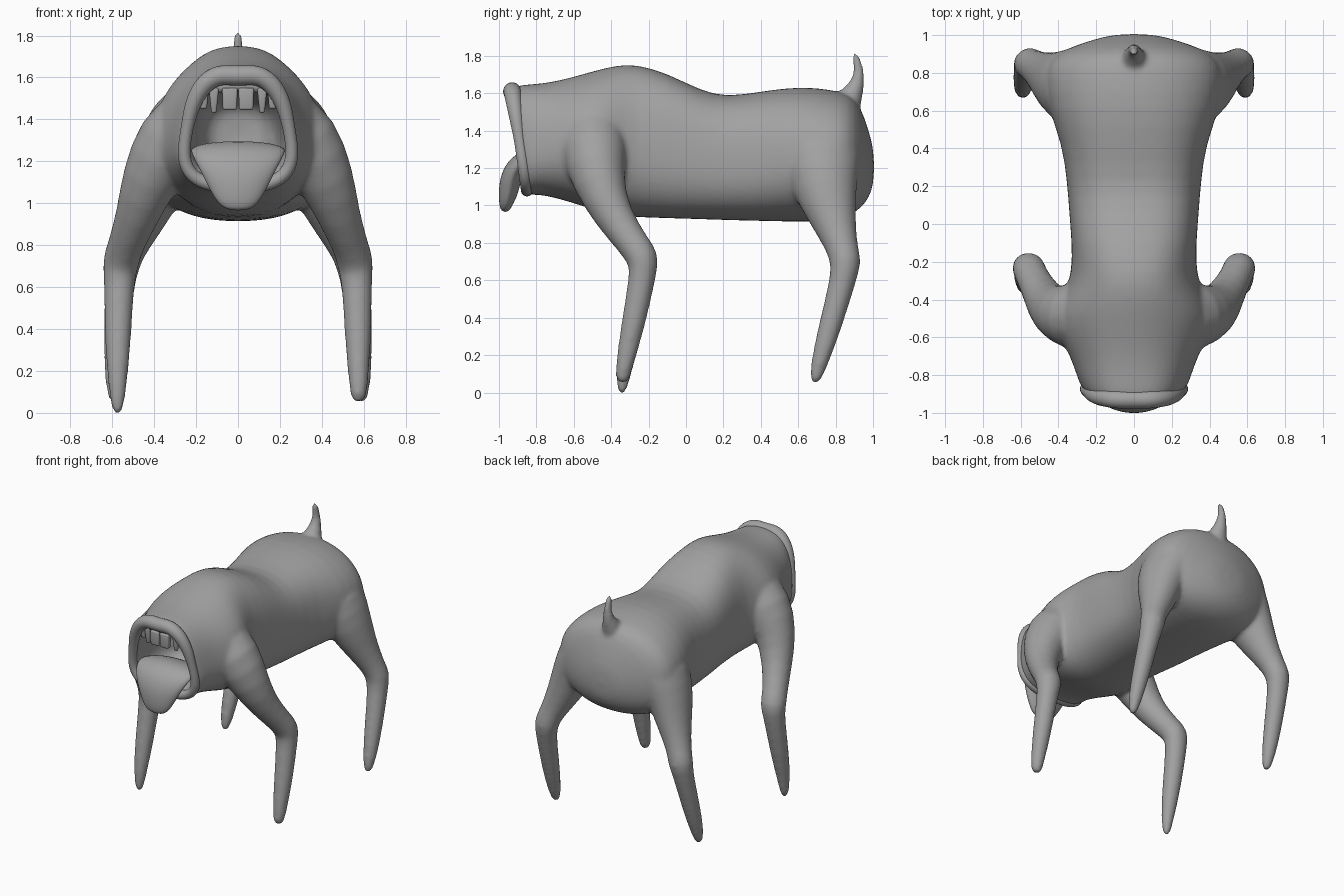
import bpy, bmesh, math
from mathutils import Vector

if "Cube" in bpy.data.objects:
    bpy.data.objects.remove(bpy.data.objects["Cube"])

grey = bpy.data.materials.new("plain_grey")
grey.diffuse_color = (0.36, 0.36, 0.36, 1)
grey.use_nodes = True
grey.node_tree.nodes["Principled BSDF"].inputs["Base Color"].default_value = grey.diffuse_color


def finish(name, bm, subsurf=0):
    bmesh.ops.recalc_face_normals(bm, faces=bm.faces)
    for f in bm.faces:
        f.smooth = True
    me = bpy.data.meshes.new(name)
    bm.to_mesh(me)
    bm.free()
    me.materials.append(grey)
    ob = bpy.data.objects.new(name, me)
    bpy.context.collection.objects.link(ob)
    if subsurf:
        m = ob.modifiers.new("round", 'SUBSURF')
        m.levels = m.render_levels = subsurf
    return ob


def loft(bm, rings, closed=False):
    """Skin a list of point rings, capping the ends unless closed."""
    vs = [[bm.verts.new(p) for p in r] for r in rings]
    n = len(vs[0])
    pairs = list(zip(vs, vs[1:])) + ([(vs[-1], vs[0])] if closed else [])
    for a, b in pairs:
        for i in range(n):
            j = (i + 1) % n
            bm.faces.new((a[i], a[j], b[j], b[i]))
    if not closed:
        bm.faces.new(vs[0][::-1])
        bm.faces.new(vs[-1])


def sweep(bm, path, ref=(1, 0, 0), n=14, closed=False):
    """Tube through (x, y, z, radius along ref, other radius)."""
    c = [Vector(p[:3]) for p in path]
    rings = []
    for i, p in enumerate(path):
        if closed:
            t = c[(i + 1) % len(c)] - c[i - 1]
        else:
            t = c[min(i + 1, len(c) - 1)] - c[max(i - 1, 0)]
        t.normalize()
        u = Vector(ref)
        u = (u - t * u.dot(t)).normalized()
        v = t.cross(u)
        rv = p[4] if len(p) > 4 else p[3]
        rings.append([c[i] + u * p[3] * math.cos(a) + v * rv * math.sin(a)
                      for a in (math.tau * k / n for k in range(n))])
    loft(bm, rings, closed)


def section(y, top, bot, w, e, taper, tilt=0.0, n=28):
    """Rounded body slice, wider at the bottom when taper is positive."""
    pts = []
    for k in range(n):
        a = math.tau * k / n
        ca, sa = math.cos(a), math.sin(a)
        px = math.copysign(abs(ca) ** e, ca)
        pz = math.copysign(abs(sa) ** e, sa)
        pts.append((w * px * (1 - taper * pz), y + tilt * pz,
                    (top + bot) / 2 + (top - bot) / 2 * pz))
    return pts


# Mouth cavity and muzzle rim: slanted slices y, top, bottom, half width
mouth = [(-0.52, 1.44, 1.20, 0.10), (-0.58, 1.49, 1.17, 0.17),
         (-0.74, 1.54, 1.14, 0.205), (-0.885, 1.57, 1.12, 0.215),
         (-0.90, 1.62, 1.07, 0.245), (-0.87, 1.645, 1.05, 0.275)]
rings = []
for y, top, bot, w in mouth:
    lean = min(1, max(0, (-0.6 - y) / 0.27))
    rings.append(section(y, top, bot, w, 0.72, 0.18 * lean, -0.04 * lean))

# Torso: y, top, bottom, half width, roundness
torso = [(-0.80, 1.65, 1.06, 0.30, 0.8), (-0.70, 1.665, 1.04, 0.335, 0.85),
         (-0.60, 1.69, 1.01, 0.39, 0.92), (-0.48, 1.725, 0.97, 0.42, 0.92),
         (-0.38, 1.75, 0.945, 0.375, 0.88), (-0.27, 1.76, 0.935, 0.325, 0.8),
         (-0.10, 1.71, 0.93, 0.33, 0.75), (0.08, 1.615, 0.925, 0.345, 0.75),
         (0.22, 1.58, 0.92, 0.355, 0.75), (0.42, 1.615, 0.915, 0.38, 0.77),
         (0.62, 1.64, 0.91, 0.46, 0.87), (0.78, 1.62, 0.915, 0.48, 0.9),
         (0.87, 1.60, 0.94, 0.45, 0.9), (0.93, 1.54, 0.98, 0.36, 0.95),
         (0.975, 1.41, 1.03, 0.22, 1), (1.007, 1.29, 1.12, 0.10, 1)]
for s in torso:
    rings.append(section(*s, 0.13 if s[0] < -0.2 else 0.05))
bm = bmesh.new()
loft(bm, rings)

# Legs, mirrored; the left forefoot reaches slightly lower
fore = [(0.18, -0.49, 1.40, .20), (0.33, -0.495, 1.29, .185),
        (0.425, -0.465, 1.11, .14), (0.48, -0.39, 0.94, .105),
        (0.54, -0.28, 0.79, .086), (0.56, -0.225, 0.715, .093),
        (0.567, -0.228, 0.64, .074), (0.573, -0.285, 0.35, .066),
        (0.575, -0.335, 0.12, .046), (0.575, -0.345, 0.045, .034)]
hind = [(0.22, 0.72, 1.36, .20, .24), (0.33, 0.72, 1.24, .18, .22),
        (0.40, 0.745, 1.08, .15, .175), (0.46, 0.79, 0.92, .115, .125),
        (0.53, 0.835, 0.77, .084), (0.555, 0.855, 0.70, .09),
        (0.565, 0.845, 0.62, .072), (0.58, 0.77, 0.35, .064),
        (0.59, 0.705, 0.13, .047), (0.59, 0.685, 0.04, .022)]
for side in (1, -1):
    for leg in (fore, hind):
        pts = [(side * p[0], *p[1:]) for p in leg]
        if side < 0 and leg is fore:
            x, y, z, r = pts[-1]
            pts[-1] = (x, y, -0.02, 0.024)
        sweep(bm, pts)

# Tail
sweep(bm, [(0, .85, 1.52, .09), (0, .89, 1.60, .06), (0, .92, 1.66, .038),
           (0, .925, 1.72, .029), (0, .915, 1.77, .024), (0, .897, 1.822, .018)])

# Fuse the parts into one soft skin
body = finish("body", bm, 1)
m = body.modifiers.new("fuse", 'REMESH')
m.mode = 'VOXEL'
m.voxel_size = 0.015
m.use_smooth_shade = True
m = body.modifiers.new("soften", 'SMOOTH')
m.factor = 0.5
m.iterations = 7

# Lips: tilted ring, wide at the jaw and thickest along the top
bm = bmesh.new()
path = []
for x, y, z in section(-0.89, 1.622, 1.08, 0.245, 0.7, 0.2, -0.04, 36):
    s = (z - 1.35) / 0.27
    dip = 0.014 * math.exp(-(x / 0.07) ** 2) if s > 0 else 0
    r = 0.03 + 0.02 * max(s, 0) + 0.004 * max(-s, 0)
    path.append((x, y, z - dip, r, r))
sweep(bm, path, (0, 1, 0), 12, True)
finish("lips", bm, 1)

# Tongue: thick tapering sweep hanging out of the mouth
bm = bmesh.new()
sweep(bm, [(0, -.62, 1.20, .13, .02), (0, -.72, 1.24, .20, .04),
           (0, -.83, 1.265, .235, .045), (0, -.90, 1.225, .22, .055),
           (0, -.937, 1.15, .18, .058), (0, -.95, 1.07, .14, .054),
           (0, -.965, 1.00, .10, .036), (0, -.97, .965, .05, .018)], n=16)
finish("tongue", bm, 2)

# Upper gum arc
bm = bmesh.new()
sweep(bm, [(x / 100, -0.895 + 1.6 * (x / 100) ** 2,
            1.56 - 0.6 * (x / 100) ** 2, .032)
           for x in range(-20, 21, 4)], (0, 1, 0), 10)
finish("upper_gum", bm, 1)

# Teeth: x, half width, tip height, tip narrowing
for k, (x, w, tip, nar) in enumerate([(0.039, .037, 1.445, .9),
                                      (0.115, .024, 1.43, .5),
                                      (0.165, .024, 1.45, .7)]):
    for side in (1, -1):
        bm = bmesh.new()
        bmesh.ops.create_cube(bm, size=2)
        for v in bm.verts:
            f = nar if v.co.z < 0 else 1
            v.co = (side * x + v.co.x * w * f,
                    -0.915 + 1.6 * x * x + v.co.y * 0.022 * f,
                    tip if v.co.z < 0 else 1.55)
        ob = finish("tooth_%d_%s" % (k + 1, "right" if side > 0 else "left"), bm)
        m = ob.modifiers.new("bevel", 'BEVEL')
        m.width = 0.01
        m.segments = 3
